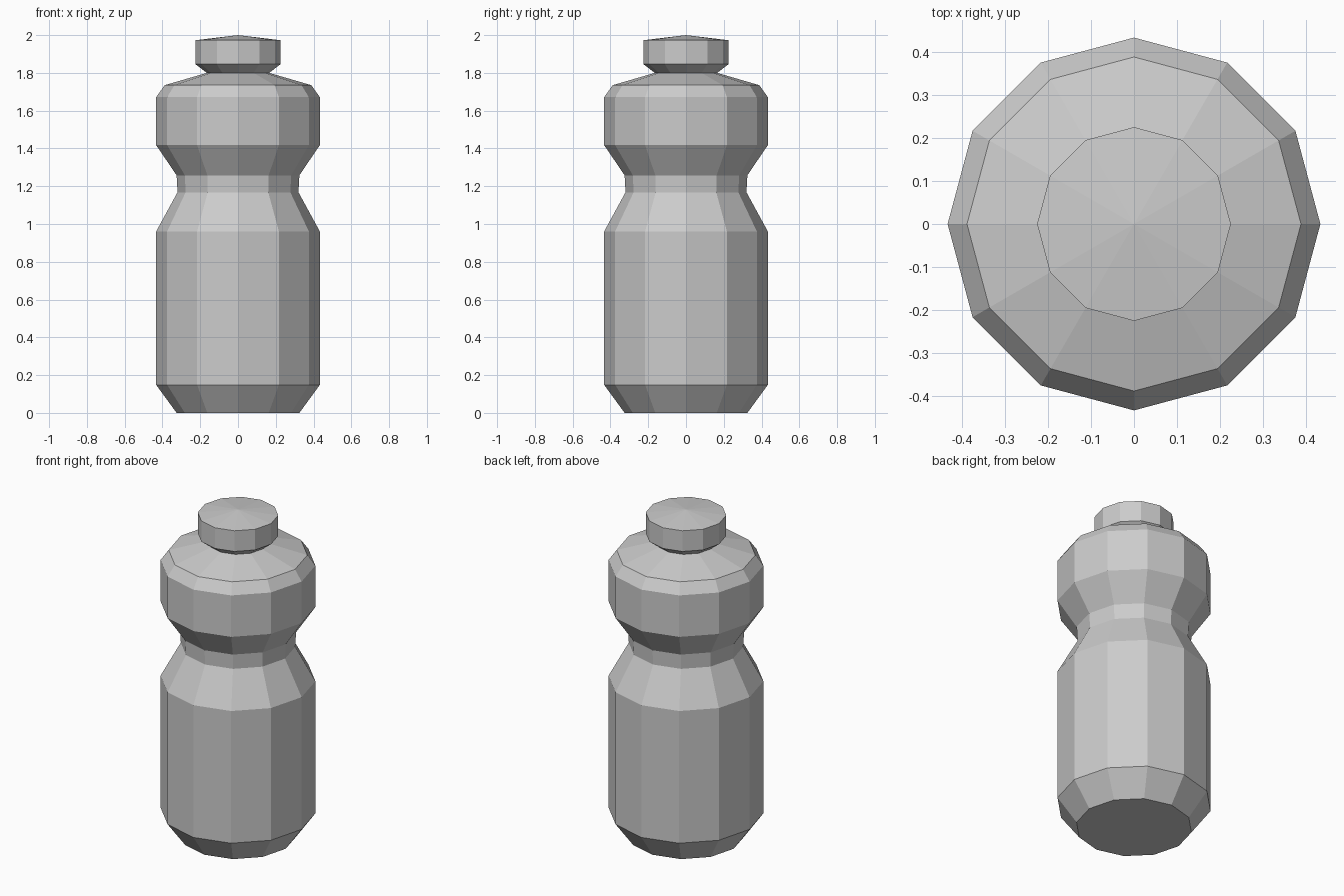
import bpy, bmesh
from math import cos, sin, pi

if "Cube" in bpy.data.objects:
    bpy.data.objects.remove(bpy.data.objects["Cube"])

SIDES = 12


def lathe(name, profile, close_bottom=False, tip_z=None):
    """Revolve (radius, z) points into a flat-faced 12-sided shell."""
    bm = bmesh.new()
    rings = [[bm.verts.new((r * cos(2 * pi * i / SIDES), r * sin(2 * pi * i / SIDES), z))
              for i in range(SIDES)] for r, z in profile]
    for low, high in zip(rings, rings[1:]):
        for i in range(SIDES):
            j = (i + 1) % SIDES
            bm.faces.new((low[i], low[j], high[j], high[i]))
    if close_bottom:
        bm.faces.new(rings[0][::-1])
    if tip_z is not None:
        tip = bm.verts.new((0, 0, tip_z))
        for i in range(SIDES):
            bm.faces.new((rings[-1][i], rings[-1][(i + 1) % SIDES], tip))
    mesh = bpy.data.meshes.new(name)
    bm.to_mesh(mesh)
    bm.free()
    obj = bpy.data.objects.new(name, mesh)
    bpy.context.collection.objects.link(obj)
    return obj


# Bottle: tapered foot, barrel, grip waist, upper band and sloped shoulder
lathe("bottle_body", [
    (0.325, 0.0), (0.433, 0.148), (0.433, 0.961), (0.32, 1.168),
    (0.325, 1.258), (0.433, 1.417), (0.433, 1.672), (0.388, 1.735),
    (0.165, 1.80)], close_bottom=True)

# Drinking cap: flares out of the shoulder, ends in a shallow point
lathe("drinking_cap", [(0.165, 1.80), (0.225, 1.846), (0.225, 1.973)], tip_z=2.0)
